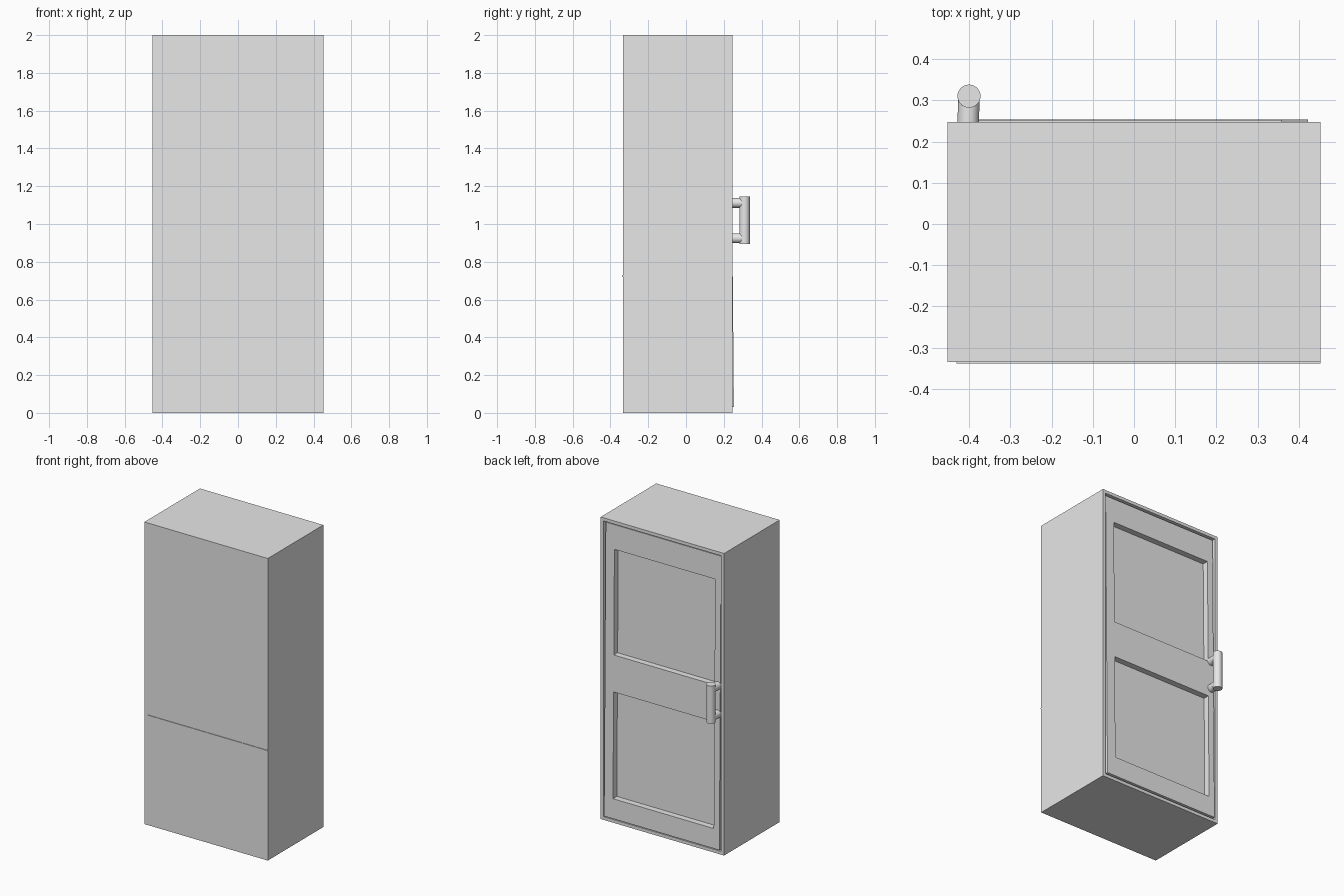
import bpy, bmesh
from mathutils import Matrix, Vector

old = bpy.data.objects.get("Cube")
if old:
    bpy.data.objects.remove(old, do_unlink=True)

grey = bpy.data.materials.new("plain_grey")
grey.use_nodes = True
grey.diffuse_color = (0.8, 0.8, 0.8, 1)
grey.node_tree.nodes["Principled BSDF"].inputs["Base Color"].default_value = (0.8, 0.8, 0.8, 1)


def finish(name, bm):
    bmesh.ops.recalc_face_normals(bm, faces=bm.faces)
    mesh = bpy.data.meshes.new(name)
    bm.to_mesh(mesh)
    bm.free()
    mesh.materials.append(grey)
    obj = bpy.data.objects.new(name, mesh)
    bpy.context.collection.objects.link(obj)
    return obj


def box(lo, hi):
    lo, hi = Vector(lo), Vector(hi)
    bm = bmesh.new()
    bmesh.ops.create_cube(bm, size=1, matrix=Matrix.Translation((lo + hi) / 2)
                          @ Matrix.Diagonal((hi - lo).to_4d()))
    return bm


def rod(name, start, end, radius):
    start, end = Vector(start), Vector(end)
    axis = end - start
    bm = bmesh.new()
    turn = axis.to_track_quat("Z", "Y").to_matrix().to_4x4()
    bmesh.ops.create_cone(bm, cap_ends=True, segments=32, radius1=radius, radius2=radius,
                          depth=axis.length, matrix=Matrix.Translation((start + end) / 2) @ turn)
    obj = finish(name, bm)
    bpy.ops.object.select_all(action="DESELECT")
    obj.select_set(True)
    bpy.context.view_layer.objects.active = obj
    bpy.ops.object.shade_smooth_by_angle()


# Cabinet body with a shallow door opening sunk into its back
RIM = 0.03
BACK = 0.247
bm = box((-0.452, -0.334, 0), (0.452, BACK, 2))
bm.faces.ensure_lookup_table()
back = max(bm.faces, key=lambda f: f.calc_center_median().y)
bmesh.ops.inset_region(bm, faces=[back], thickness=RIM)
hole = bmesh.ops.extrude_face_region(bm, geom=[back])["geom"]
bmesh.ops.translate(bm, verts=[v for v in hole if isinstance(v, bmesh.types.BMVert)],
                    vec=(0, -0.06, 0))
bmesh.ops.delete(bm, geom=[f for f in [back] if f.is_valid], context="FACES_ONLY")
finish("cabinet_body", bm)

# Thin ledge across the front
finish("front_ledge", box((-0.43, -0.338, 0.722), (0.452, -0.33, 0.73)))

# Slightly leaning door with two sunken panels
xs = (-0.422, -0.38, 0.358, 0.422)
zs = (RIM, 0.162, 0.866, 1.11, 1.807, 2 - RIM)
bm = bmesh.new()
rows = [[bm.verts.new((x, 0.254 - 0.009 * z, z)) for x in xs] for z in zs]
panels = []
for r in range(len(zs) - 1):
    for c in range(len(xs) - 1):
        face = bm.faces.new((rows[r][c], rows[r][c + 1], rows[r + 1][c + 1], rows[r + 1][c]))
        if c == 1 and r in (1, 3):
            panels.append(face)
rim = [e for e in bm.edges if e.is_boundary]
edge = bmesh.ops.extrude_edge_only(bm, edges=rim)["geom"]
for v in (g for g in edge if isinstance(g, bmesh.types.BMVert)):
    v.co.y = 0.187
for panel in panels:
    new = bmesh.ops.extrude_face_region(bm, geom=[panel])["geom"]
    bmesh.ops.translate(bm, verts=[v for v in new if isinstance(v, bmesh.types.BMVert)],
                        vec=(0, -0.04, 0))
    if panel.is_valid:
        bmesh.ops.delete(bm, geom=[panel], context="FACES_ONLY")
finish("door", bm)

# Upright handle on two posts
rod("handle_grip", (-0.4, 0.31, 0.895), (-0.4, 0.31, 1.145), 0.028)
for name, z in (("lower", 0.925), ("upper", 1.112)):
    rod("handle_post_" + name, (-0.403, 0.22, z), (-0.4, 0.31, z), 0.026)
